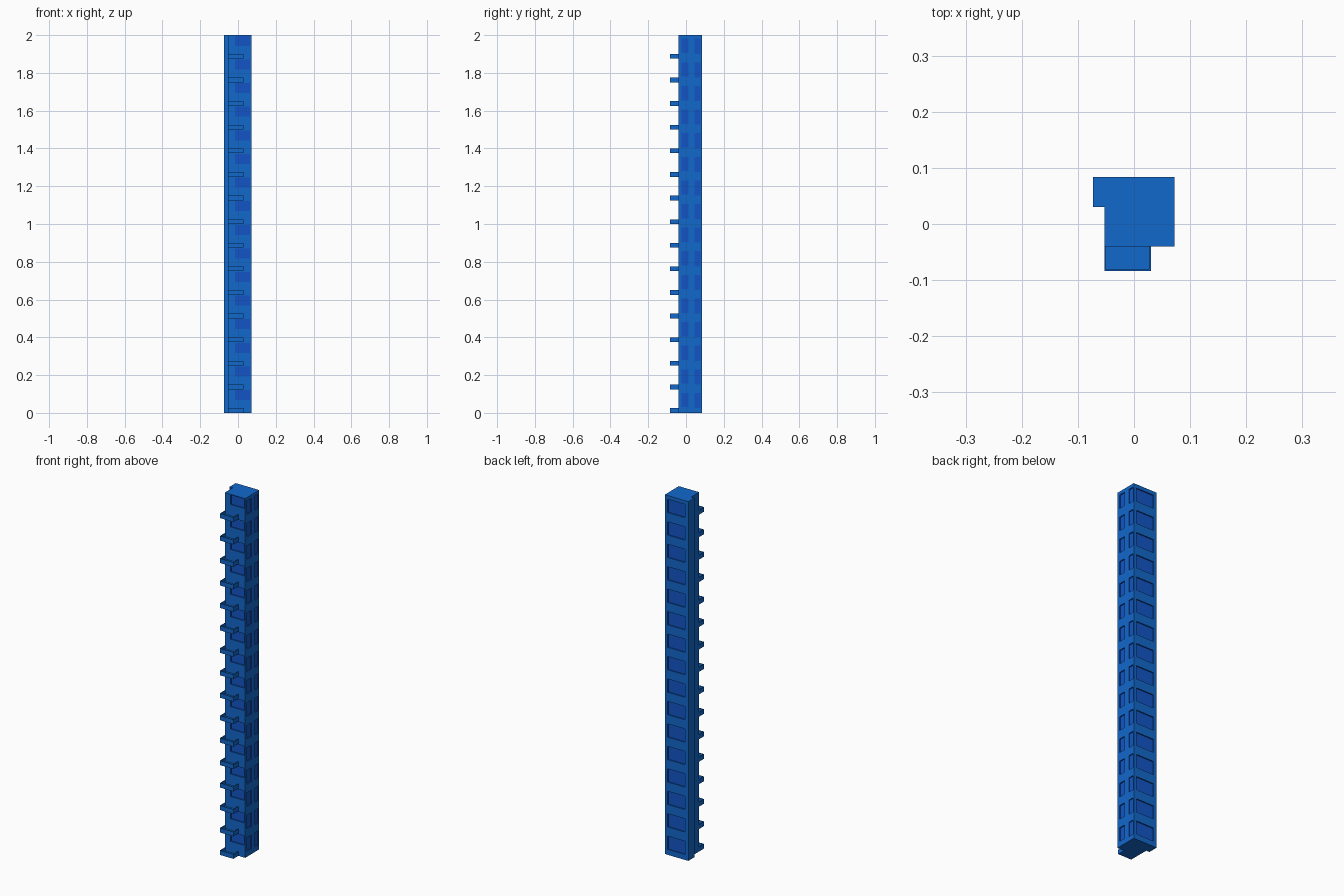
import bpy, bmesh

if "Cube" in bpy.data.objects:
    bpy.data.objects.remove(bpy.data.objects["Cube"])

FLOORS, H = 16, 0.125


def paint(name, rgb):
    m = bpy.data.materials.new(name)
    m.diffuse_color = (*rgb, 1)
    m.use_nodes = True
    m.node_tree.nodes["Principled BSDF"].inputs["Base Color"].default_value = m.diffuse_color
    return m


WALL = paint("wall_blue", (0.006, 0.14, 0.60))
GLASS = paint("window_blue", (0.006, 0.09, 0.56))


def finish(bm, name, mats):
    bmesh.ops.recalc_face_normals(bm, faces=bm.faces)
    me = bpy.data.meshes.new(name)
    bm.to_mesh(me)
    bm.free()
    for m in mats:
        me.materials.append(m)
    ob = bpy.data.objects.new(name, me)
    bpy.context.collection.objects.link(ob)
    return ob


def box(bm, lo, hi):
    vs = bmesh.ops.create_cube(bm, size=1)["verts"]
    for v in vs:
        v.co = [l + (h - l) * (c + 0.5) for l, h, c in zip(lo, hi, v.co)]


# Tower: notched plan extruded to full height
plan = [(-.053, -.04), (.072, -.04), (.072, .084), (-.073, .084), (-.073, .03), (-.053, .03)]
bm = bmesh.new()
base = bm.faces.new([bm.verts.new((x, y, 0)) for x, y in plan])
ext = bmesh.ops.extrude_face_region(bm, geom=[base])["geom"]
bmesh.ops.translate(bm, verts=[v for v in ext if isinstance(v, bmesh.types.BMVert)], vec=(0, 0, FLOORS * H))
tower = finish(bm, "tower", [WALL, GLASS])

# Window recesses, one set per floor; the cut faces take the glass colour
D = 0.006
openings = [
    ((-.017, -.06, .068), (.064, -.04 + D, .121)),   # front
    ((-.054, .084 - D, .030), (.054, .10, .104)),    # back
    ((.072 - D, -.024, .030), (.09, .014, .106)),    # right, wide
    ((.072 - D, .046, .026), (.09, .077, .106)),     # right, narrow
]
bm = bmesh.new()
for k in range(FLOORS):
    for lo, hi in openings:
        box(bm, (lo[0], lo[1], lo[2] + k * H), (hi[0], hi[1], hi[2] + k * H))
cutter = finish(bm, "window_cutter", [GLASS])
cutter.hide_render = True
cut = tower.modifiers.new("windows", "BOOLEAN")
cut.operation, cut.solver, cut.object = "DIFFERENCE", "EXACT", cutter
cutter.hide_set(True)

# Balconies: thin slab with low parapets
bm = bmesh.new()
x0, x1, y0, y1, t = -.053, .030, -.084, -.04, .003
for k in range(FLOORS):
    z = k * H
    box(bm, (x0, y0, z), (x1, y1, z + .006))
    box(bm, (x0, y0, z + .006), (x1, y0 + t, z + .025))
    for a, b in ((x0, x0 + t), (x1 - t, x1)):
        box(bm, (a, y0 + t, z + .006), (b, y1, z + .025))
finish(bm, "balconies", [WALL])
